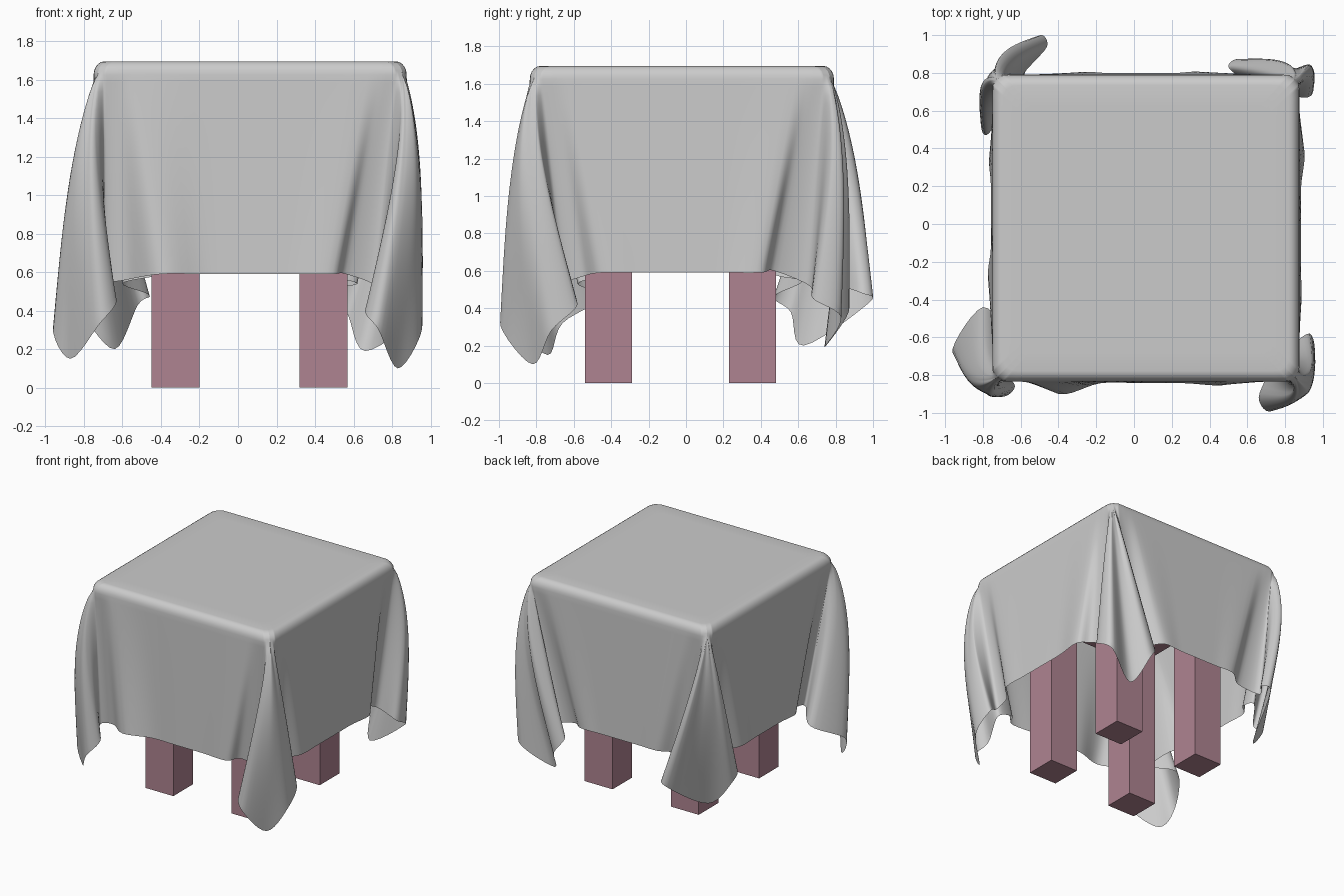
import bpy, bmesh, math
from mathutils import Vector

if "Cube" in bpy.data.objects:
    bpy.data.objects.remove(bpy.data.objects["Cube"])

TOP, R = 1.695, 0.07                 # cloth top height, edge rounding
CX, CY, HALF = 0.063, -0.022, 0.813  # draped square
CENTRE = Vector((CX, CY, 0))

# Hem of each corner drape, counter-clockwise: side fold, tuck, hanging ear, tuck, side fold
CORNERS = [
    ((1, 0), (0, 1), [   # front right
        (0.49, -0.85, .59), (0.56, -0.76, .59), (0.72, -0.74, .52), (0.66, -0.92, .40),
        (0.73, -0.99, .30), (0.83, -0.82, .10), (0.95, -0.72, .28), (0.93, -0.58, .42),
        (0.80, -0.66, .52), (0.79, -0.55, .57), (0.88, -0.45, .59)]),
    ((0, 1), (-1, 0), [  # back right
        (0.90, 0.40, .59), (0.80, 0.47, .60), (0.78, 0.66, .52), (0.94, 0.68, .45),
        (0.91, 0.83, .35), (0.66, 0.74, .19), (0.57, 0.87, .38), (0.50, 0.83, .50),
        (0.62, 0.72, .54), (0.50, 0.70, .57), (0.38, 0.80, .60)]),
    ((-1, 0), (0, -1), [  # back left
        (-0.30, 0.80, .60), (-0.42, 0.72, .58), (-0.60, 0.76, .54), (-0.46, 0.94, .48),
        (-0.52, 0.98, .43), (-0.64, 0.63, .2), (-0.80, 0.56, .38), (-0.78, 0.47, .46),
        (-0.66, 0.62, .54), (-0.65, 0.50, .57), (-0.76, 0.38, .60)]),
    ((0, -1), (1, 0), [  # front left
        (-0.77, -0.30, .60), (-0.68, -0.40, .58), (-0.66, -0.58, .53), (-0.80, -0.44, .46),
        (-0.96, -0.66, .32), (-0.87, -0.74, .15), (-0.72, -0.91, .33), (-0.63, -0.86, .45),
        (-0.70, -0.76, .53), (-0.58, -0.76, .56), (-0.40, -0.90, .59)]),
]


def corner_edge(u, v, p, reach=0.2):
    """Point on the table edge near a corner, p from -1 to 1."""
    u, v = Vector((*u, 0)), Vector((*v, 0))
    d = reach * abs(p) ** 2.5
    return (CENTRE + (u - v) * HALF + (v * d if p > 0 else -u * d)
            + (v - u) * 0.022 * max(0, 1 - d / 0.06))


def closed_spline(pts, k, smooth=True):
    """Closed curve through the points, smooth or straight between them."""
    out, n = [], len(pts)
    for i in range(n):
        a, b, c, d = (pts[(i + j) % n] for j in (-1, 0, 1, 2))
        for j in range(k):
            t = j / k
            out.append(0.5 * (2 * b + (c - a) * t + (2 * a - 5 * b + 4 * c - d) * t * t
                              + (3 * b - a - 3 * c + d) * t ** 3) if smooth else b.lerp(c, t))
    return out


def build_cloth():
    # Matching control points on the table edge and on the hem
    edge, hem = [], []
    for ci, (u, v, pts) in enumerate(CORNERS):
        n = len(pts)
        for i, p in enumerate(pts):
            edge.append(corner_edge(u, v, -1 + 2 * i / (n - 1)))
            hem.append(Vector(p))
        nu, nv, npts = CORNERS[(ci + 1) % 4]
        e0, e1 = edge[-1], corner_edge(nu, nv, -1)
        h0, h1 = hem[-1], Vector(npts[0])
        out = Vector((v[1], -v[0], 0))
        for f in (0.25, 0.5, 0.75):
            e, h = e0.lerp(e1, f), h0.lerp(h1, f)
            h += out * (0.008 - (h - e).dot(out))    # side hangs straight down
            edge.append(e)
            hem.append(h)
    edge, hem = closed_spline(edge, 6, False), closed_spline(hem, 6)

    rows = []
    # Flat top and rounded rim
    for scale, z in [(0.4, TOP), (0.8, TOP)] + [
            (1 - R * (1 - math.sin(a)), TOP - R * (1 - math.cos(a)))
            for a in (math.pi / 2 * i / 5 for i in range(6))]:
        rows.append([CENTRE + (e - CENTRE) * scale + Vector((0, 0, z)) for e in edge])
    # Hanging skirt, ears swelling outward
    steps = 26
    for i in range(1, steps + 1):
        s = i / steps
        row = []
        for e, h in zip(edge, hem):
            swell = 0.07 * min(1, max(0, (0.52 - h.z) / 0.07)) + 0.2 * max(0, 0.3 - h.z)
            q = e.lerp(Vector((h.x, h.y, 0)), s)
            q += (e - CENTRE).normalized() * swell * math.sin(math.pi * s ** 0.7)
            q.z = (TOP - R) * (1 - s) + h.z * s
            row.append(q)
        rows.append(row)

    bm = bmesh.new()
    vs = [[bm.verts.new(q) for q in row] for row in rows]
    n = len(edge)
    bm.faces.new(vs[0])
    for a, b in zip(vs, vs[1:]):
        for j in range(n):
            k = (j + 1) % n
            bm.faces.new((a[j], b[j], b[k], a[k]))
    for f in bm.faces:
        f.smooth = True
    mesh = bpy.data.meshes.new("tablecloth")
    bm.to_mesh(mesh)
    bm.free()
    bpy.context.collection.objects.link(bpy.data.objects.new("tablecloth", mesh))


wood = bpy.data.materials.new("table_paint")
wood.diffuse_color = (0.43, 0.23, 0.285, 1)
wood.use_nodes = True
wood.node_tree.nodes["Principled BSDF"].inputs["Base Color"].default_value = wood.diffuse_color


def box(name, centre, size):
    bpy.ops.mesh.primitive_cube_add(size=1, location=centre)
    o = bpy.context.object
    o.name = name
    o.scale = size
    o.data.materials.append(wood)


build_cloth()
# Table under the cloth
box("table_top", (CX, CY, 1.595), (1.53, 1.53, 0.16))
for fx, x in (("left", -0.325), ("right", 0.445)):
    for fy, y in (("front", -0.415), ("back", 0.355)):
        box(f"{fy}_{fx}_leg", (x, y, 0.78), (0.25, 0.25, 1.56))
